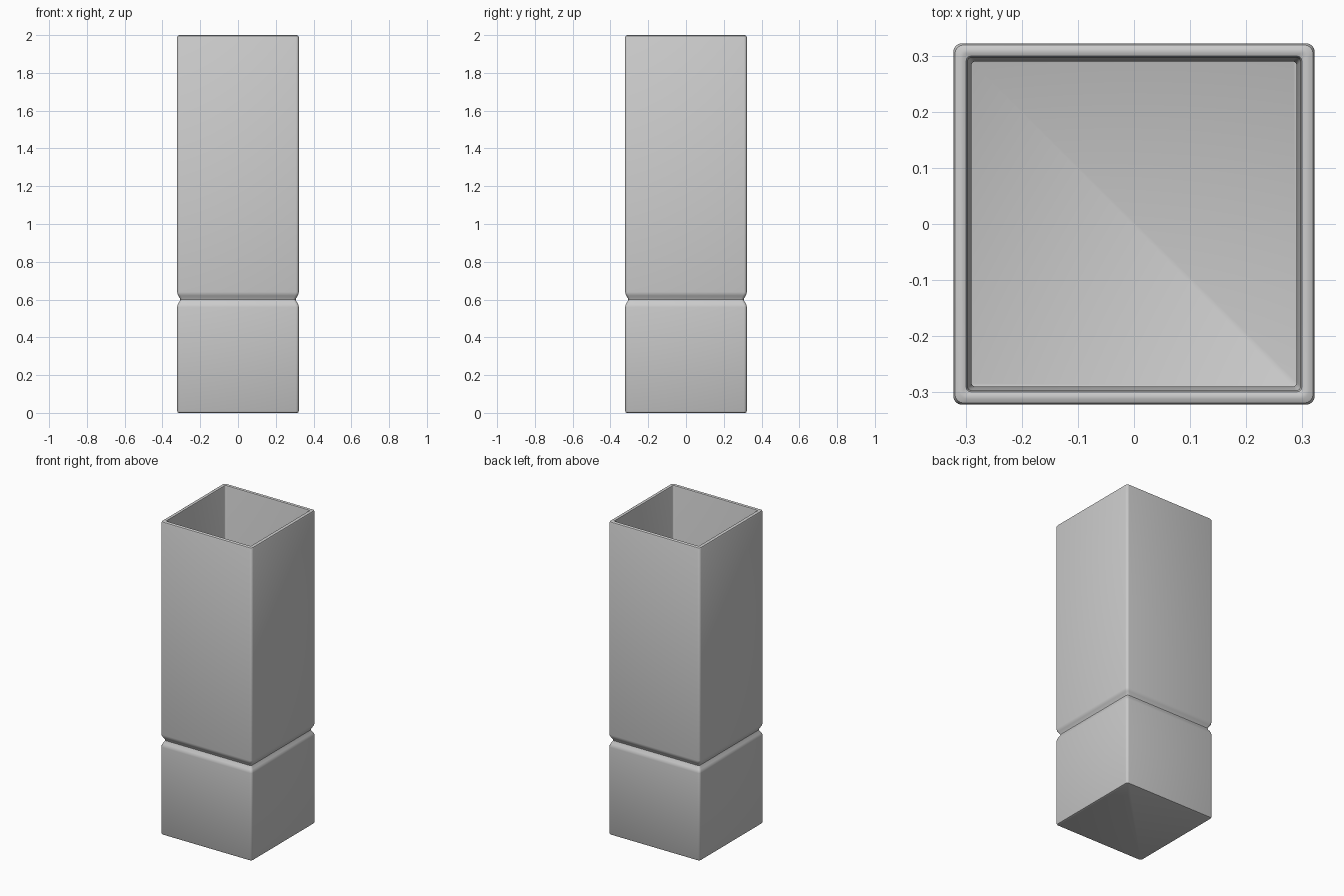
import bpy, bmesh
from math import cos, sin, pi

if "Cube" in bpy.data.objects:
    bpy.data.objects.remove(bpy.data.objects["Cube"])


def rounded_square(bm, half, z, radius, steps=4):
    """One ring of vertices: a square with rounded corners."""
    ring = []
    c = half - radius
    for q, (sx, sy) in enumerate([(1, 1), (-1, 1), (-1, -1), (1, -1)]):
        for i in range(steps + 1):
            a = pi / 2 * (q + i / steps)
            ring.append(bm.verts.new((sx * c + radius * cos(a),
                                      sy * c + radius * sin(a), z)))
    return ring


# Wall section (half width, height): outside upward, over the rim, down inside
outside = [(0.312, 0), (0.319, 0.003), (0.322, 0.010), (0.322, 0.560),
           (0.3205, 0.570), (0.316, 0.580), (0.309, 0.591), (0.306, 0.600),
           (0.309, 0.609), (0.316, 0.620), (0.3205, 0.630), (0.322, 0.640),
           (0.322, 1.989)]
rim = [(0.319, 1.996), (0.312, 2.0), (0.305, 2.0), (0.299, 1.997), (0.297, 1.990)]
inside = [(0.297, 0.635), (0.295, 0.622), (0.290, 0.600), (0.295, 0.578),
          (0.297, 0.565), (0.297, 0.040), (0.295, 0.034), (0.289, 0.030)]

bm = bmesh.new()
rings = [rounded_square(bm, h, z, 0.015 if i < len(outside) + 2 else 0.008)
         for i, (h, z) in enumerate(outside + rim + inside)]
for a, b in zip(rings, rings[1:]):
    n = len(a)
    for i in range(n):
        j = (i + 1) % n
        bm.faces.new((a[i], a[j], b[j], b[i]))

# Underside and inner floor
bm.faces.new(rings[0][::-1])
bm.faces.new(rings[-1])
bmesh.ops.recalc_face_normals(bm, faces=bm.faces[:])

mesh = bpy.data.meshes.new("square_planter")
bm.to_mesh(mesh)
bm.free()
planter = bpy.data.objects.new("square_planter", mesh)
bpy.context.collection.objects.link(planter)
bpy.context.view_layer.objects.active = planter
planter.select_set(True)
bpy.ops.object.shade_smooth_by_angle(angle=pi / 5)
